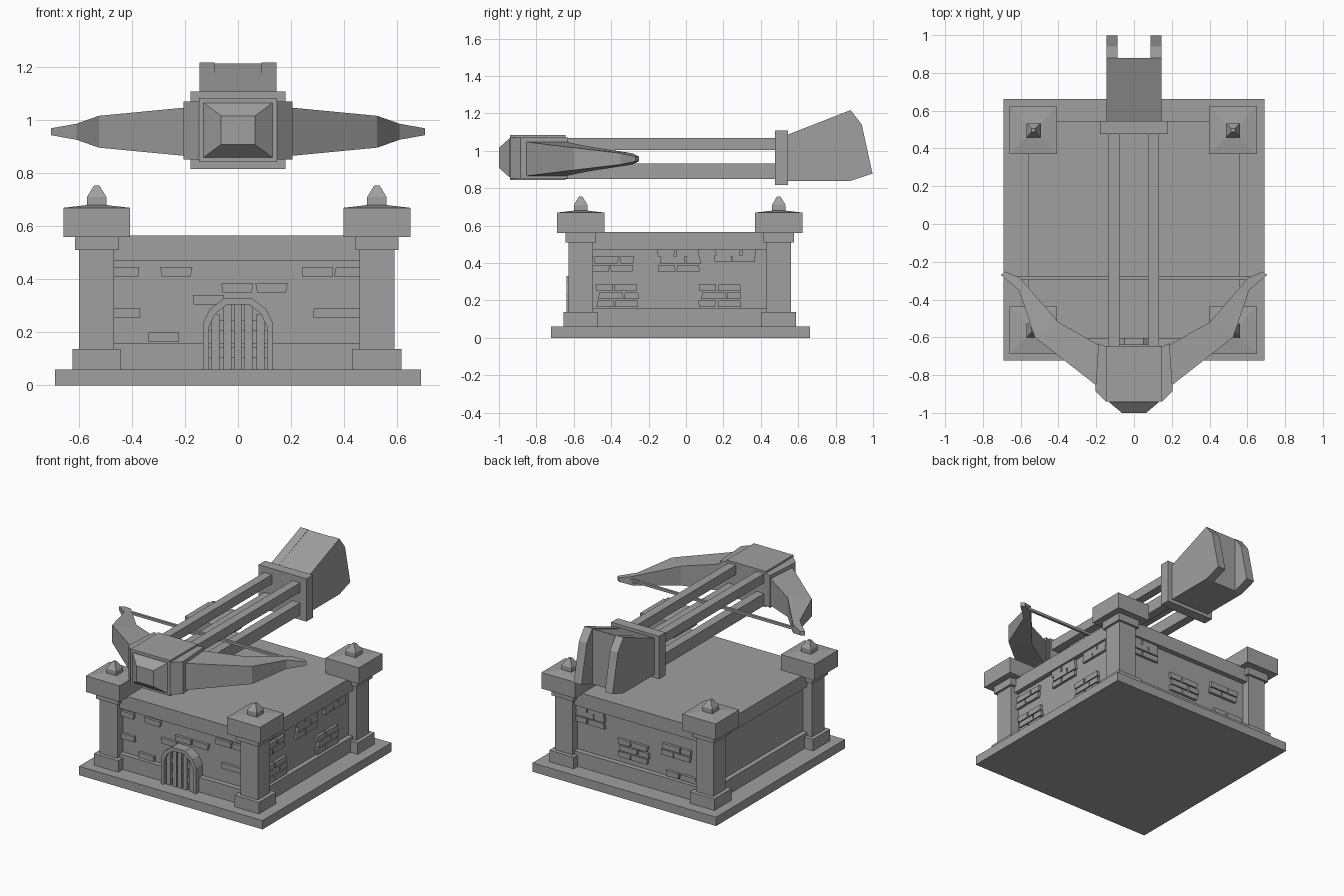
import bpy, bmesh, random
from mathutils import Vector, Matrix

random.seed(4)
if "Cube" in bpy.data.objects:
    bpy.data.objects.remove(bpy.data.objects["Cube"], do_unlink=True)

stone = bpy.data.materials.new("stone grey")
stone.use_nodes = True
GREY = (0.35, 0.35, 0.35, 1)
stone.diffuse_color = GREY
stone.node_tree.nodes["Principled BSDF"].inputs["Base Color"].default_value = GREY


def loft(name, rings, matrix=None):
    """Skin a row of equal-length rings and cap both ends."""
    bm = bmesh.new()
    loops = [[bm.verts.new(p) for p in ring] for ring in rings]
    n = len(loops[0])
    for a, b in zip(loops, loops[1:]):
        for i in range(n):
            bm.faces.new((a[i], a[(i + 1) % n], b[(i + 1) % n], b[i]))
    bm.faces.new(loops[0])
    bm.faces.new(loops[-1])
    if matrix:
        bm.transform(matrix)
    bmesh.ops.recalc_face_normals(bm, faces=bm.faces)
    mesh = bpy.data.meshes.new(name)
    bm.to_mesh(mesh)
    bm.free()
    mesh.materials.append(stone)
    obj = bpy.data.objects.new(name, mesh)
    bpy.context.collection.objects.link(obj)
    return obj


def rect(cx, cy, hx, hy, z):
    return [(cx + sx * hx, cy + sy * hy, z)
            for sx, sy in ((-1, -1), (1, -1), (1, 1), (-1, 1))]


def box(name, x, y, z, matrix=None):
    ring = [(x[0], y[0]), (x[1], y[0]), (x[1], y[1]), (x[0], y[1])]
    return loft(name, [[(*p, h) for p in ring] for h in z], matrix)


def side_prism(name, profile, x0, x1):
    """Extrude a (y, z) profile along x."""
    return loft(name, [[(x, *p) for p in profile] for x in (x0, x1)])


def stack(name, cx, cy, levels):
    """Square tower from (half width, height) levels."""
    return loft(name, [rect(cx, cy, h, h, z) for h, z in levels])


# Keep: ground slab, plinth, wall and roof deck
MID = -0.03
def storey(name, hx, hy, z0, z1):
    return box(name, (-hx, hx), (MID - hy, MID + hy), (z0, z1))

storey("ground_slab", 0.69, 0.692, 0, 0.06)
storey("plinth", 0.562, 0.575, 0.06, 0.16)
storey("wall", 0.53, 0.54, 0.16, 0.47)
storey("roof_deck", 0.562, 0.575, 0.47, 0.565)

# Corner pillars with caps and finials
for cx, sx in ((-0.533, "right"), (0.524, "left")):
    for cy, sy in ((-0.563, "front"), (0.496, "back")):
        tag = f"{sy}_{sx}"
        stack("pillar_foot_" + tag, cx, cy, [(0.092, 0.06), (0.092, 0.138)])
        stack("pillar_shaft_" + tag, cx, cy, [(0.066, 0.138), (0.066, 0.52)])
        stack("pillar_neck_" + tag, cx, cy, [(0.082, 0.51), (0.082, 0.56)])
        stack("pillar_cap_" + tag, cx, cy,
              [(0.126, 0.56), (0.126, 0.67), (0.04, 0.68)])
        stack("finial_" + tag, cx, cy,
              [(0.037, 0.675), (0.037, 0.71), (0.01, 0.755)])


# Raised bricks: each wall is a frame with u along it and depth outwards
def brick(name, u, z, width, face, matrix):
    w = width / 2
    tilt = random.uniform(-0.008, 0.008)
    ring = [(u - w, z), (u + w + tilt, z), (u + w, z + 0.036), (u - w + tilt, z + 0.036)]
    loft(name, [[(a, -face - d, b) for a, b in ring] for d in (-0.02, 0.018)], matrix)

centre = Matrix.Translation((0, MID, 0))
front_bricks = [(-0.43, 0.41), (-0.23, 0.41), (-0.11, 0.305), (0, 0.35), (0.13, 0.35),
                (0.3, 0.41), (0.42, 0.41), (-0.43, 0.257), (0.34, 0.257),
                (0.44, 0.257), (-0.28, 0.163)]
for u, z in front_bricks:
    brick("front_brick", u, z, 0.115, 0.54, centre)

# Clusters are (centre along wall, bottom height, row count)
left_clusters = [(-0.35, 0.355, 2), (-0.33, 0.165, 3), (0, 0.355, 3),
                 (0.3, 0.405, 2), (0.22, 0.165, 3)]
back_clusters = [(0.35, 0.355, 3), (0.02, 0.2, 3), (-0.3, 0.3, 2), (-0.34, 0.165, 1)]
for label, clusters, face, turn in (("left", left_clusters, 0.53, 1.5708),
                                    ("back", back_clusters, 0.54, 3.1416)):
    matrix = centre @ Matrix.Rotation(turn, 4, "Z")
    if label == "back":
        clusters = [(-u, z, n) for u, z, n in clusters]
    for u, z, rows in clusters:
        for r in range(rows):
            shift = (r % 2 - 0.5) * 0.05
            height = min(z + r * 0.043, 0.434)
            long_first = r % 2
            widths = (0.13, 0.075) if long_first else (0.09, 0.12)
            brick(label + "_brick", u + shift - widths[0] / 2 - 0.004, height,
                  widths[0], face, matrix)
            brick(label + "_brick", u + shift + widths[1] / 2 + 0.004, height,
                  widths[1], face, matrix)

# Arched gate: frame ring, planks and cross bars
half = [(0.132, 0.06), (0.132, 0.235), (0.105, 0.29), (0.05, 0.33)]
def arch(scale, lift, y):
    pts = [(x * scale, y, 0.06 + (z - 0.06) * lift) for x, z in half]
    return pts + [(-x, yy, z) for x, yy, z in reversed(pts)]

front_y = -0.64
outer, inner = arch(1, 1, front_y), arch(0.83, 0.91, front_y)
back = lambda p: (p[0], -0.56, p[2])
for i in range(len(outer) - 1):
    quad = [outer[i], outer[i + 1], inner[i + 1], inner[i]]
    loft("gate_frame", [quad, [back(p) for p in quad]])
for i, x in enumerate((-0.085, -0.04, 0, 0.04, 0.085)):
    top = 0.27 if i in (0, 4) else 0.305
    box("gate_plank", (x - 0.015, x + 0.015), (-0.627, -0.6), (0.06, top))
for z in (0.105, 0.205):
    box("gate_bar", (-0.11, 0.11), (-0.618, -0.6), (z, z + 0.04))

# Ballista stock: four rails and the rear collar
for x in (-0.107, 0.104):
    for z in ((1.005, 1.068), (0.85, 0.932)):
        box("stock_rail", (x - 0.029, x + 0.029), (-0.66, 0.49), z)
box("rear_collar", (-0.18, 0.18), (0.477, 0.546), (0.817, 1.108))

# Counterweight: centre block between two longer cheeks
side_prism("tail_block", [(0.54, 0.84), (0.88, 0.84), (0.88, 1.215), (0.54, 1.085)],
           -0.1, 0.1)
cheek = [(0.54, 0.84), (0.88, 0.84), (0.997, 0.878), (0.94, 1.14), (0.88, 1.218),
         (0.54, 1.085)]
for s in (-1, 1):
    side_prism("tail_cheek", cheek, s * 0.088, s * 0.146)

# Front block with side flanges and a bevelled boss
CZ = 0.963
box("front_block", (-0.148, 0.148), (-0.94, -0.645), (0.843, 1.085))
flange = [(-0.148, -0.94), (0.148, -0.94), (0.205, -0.885), (0.188, -0.632),
          (0.15, -0.648), (-0.15, -0.648), (-0.188, -0.632), (-0.205, -0.885)]
loft("block_flange", [[(*p, z) for p in flange] for z in (0.853, 1.072)])
loft("front_boss", [[(x, y, z) for x, _, z in
                     ((-w, 0, CZ - h), (w, 0, CZ - h), (w, 0, CZ + h), (-w, 0, CZ + h))]
                    for w, h, y in ((0.13, 0.103, -0.93), (0.13, 0.103, -0.945),
                                    (0.064, 0.054, -1.0))])

# Bow limbs: sections of outer point, inner point, outer and inner half height
limb = [((0.18, -0.87), (0.17, -0.65), 0.093, 0.093),
        ((0.525, -0.6), (0.4, -0.52), 0.06, 0.066),
        ((0.61, -0.35), (0.605, -0.285), 0.03, 0.03),
        ((0.705, -0.27), (0.68, -0.252), 0.013, 0.013)]
for s, side in ((1, "left"), (-1, "right")):
    rings = []
    for o, i, ho, hi in limb:
        z = CZ - 0.006
        rings.append([(s * o[0], o[1], z - ho), (s * o[0], o[1], z + ho),
                      (s * i[0], i[1], z + hi), (s * i[0], i[1], z - hi)])
    loft("bow_limb_" + side, rings)

# Bowstring
box("bowstring", (-0.64, 0.64), (-0.295, -0.278), (0.952, 0.969))
